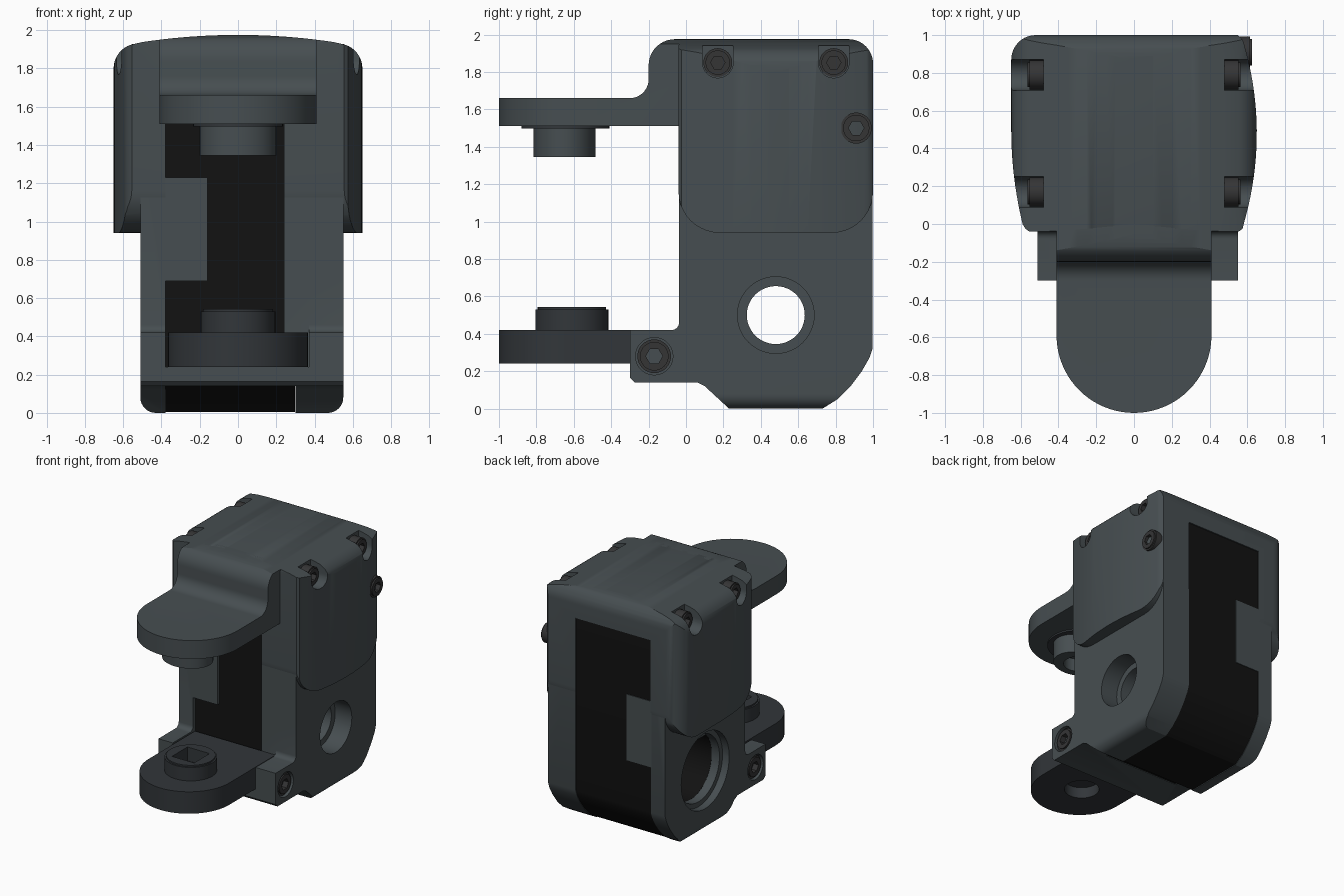
import bpy, bmesh, math

if "Cube" in bpy.data.objects:
    bpy.data.objects.remove(bpy.data.objects["Cube"])


def mat(name, c):
    m = bpy.data.materials.new(name)
    m.diffuse_color = (*c, 1)
    m.use_nodes = True
    m.node_tree.nodes["Principled BSDF"].inputs["Base Color"].default_value = m.diffuse_color
    return m


SHELL = mat("slate", (0.062, 0.076, 0.082))
DARK = mat("dark_slate", (0.032, 0.037, 0.042))
BLACK = mat("black", (0.006, 0.006, 0.006))
STEEL = mat("screw_grey", (0.035, 0.035, 0.036))


def arc(cx, cy, r, a0, a1, n=10):
    return [(cx + r * math.cos(math.radians(a0 + (a1 - a0) * i / n)),
             cy + r * math.sin(math.radians(a0 + (a1 - a0) * i / n))) for i in range(n + 1)]


def rect(u0, u1, v0, v1):
    return [(u0, v0), (u1, v0), (u1, v1), (u0, v1)]


def circle(cx, cy, r, n=48):
    return arc(cx, cy, r, 0, 360 - 360 / n, n - 1)


def prism(name, axis, pts, a, b, m=None):
    """Extrude a 2D outline along an axis from a to b."""
    put = {'x': lambda u, v, w: (w, u, v), 'y': lambda u, v, w: (u, w, v),
           'z': lambda u, v, w: (u, v, w)}[axis]
    bm = bmesh.new()
    lo = [bm.verts.new(put(u, v, a)) for u, v in pts]
    hi = [bm.verts.new(put(u, v, b)) for u, v in pts]
    bm.faces.new(lo)
    bm.faces.new(hi)
    n = len(pts)
    for i in range(n):
        j = (i + 1) % n
        bm.faces.new((lo[i], lo[j], hi[j], hi[i]))
    bmesh.ops.recalc_face_normals(bm, faces=bm.faces)
    me = bpy.data.meshes.new(name)
    bm.to_mesh(me)
    bm.free()
    ob = bpy.data.objects.new(name, me)
    bpy.context.collection.objects.link(ob)
    if m:
        me.materials.append(m)
    return ob


def combine(ob, op, axis, pts, a, b):
    """Boolean an object with a temporary prism."""
    tool = prism("cutter", axis, pts, a, b)
    tool.hide_render = True
    md = ob.modifiers.new("bool", 'BOOLEAN')
    md.operation, md.object, md.solver = op, tool, 'EXACT'
    bpy.context.view_layer.objects.active = ob
    bpy.ops.object.modifier_apply(modifier=md.name)
    bpy.data.objects.remove(tool)


def cut(ob, *a):
    combine(ob, 'DIFFERENCE', *a)


def keep(ob, *a):
    combine(ob, 'INTERSECT', *a)


BACK_CURVE = [(0.23, 0), (0.73, 0), (0.81, 0.05), (0.88, 0.12), (0.94, 0.2), (0.98, 0.27)]
HY, HZ = 0.48, 0.5   # side bore centre

# Lower housing: side outline, rounded bottom corners
body = prism("housing", 'x', BACK_CURVE + [(0.997, 0.32), (0.997, 1.8), (-0.037, 1.8)]
             + arc(-0.077, 0.46, 0.04, 0, -90, 6) +
             [(-0.3, 0.42), (-0.3, 0.165), (-0.275, 0.14), (0.06, 0.14), (0.1, 0.12)],
             -0.51, 0.55, SHELL)
keep(body, 'y', [(-0.51, 2), *arc(-0.43, 0.08, 0.08, 180, 270, 8),
                 *arc(0.47, 0.08, 0.08, 270, 360, 8), (0.55, 2)], -1, 2)
cut(body, 'x', rect(-1, -0.037, 0.24, 0.6), -0.38, 0.37)      # slot between lugs
cut(body, 'x', rect(0.03, 1.2, -0.2, 1.73), -0.38, 0.30)      # motor channel
cut(body, 'x', rect(-0.1, 0.1, 0.24, 1.73), -0.38, 0.24)      # front window
cut(body, 'x', circle(HY, HZ, 0.205), 0.40, 1)
cut(body, 'x', circle(HY, HZ, 0.155), 0.2, 1)
cut(body, 'x', circle(HY, HZ, 0.31), -1, -0.45)
cut(body, 'x', circle(HY, HZ, 0.27), -1, -0.3)
cut(body, 'x', circle(-0.17, 0.28, 0.1, 32), 0.50, 1)
cut(body, 'x', circle(-0.17, 0.28, 0.1, 32), -1, -0.46)

# Crowned front outline shared by the cover and the upper arm
crown = [(-0.65, 0.5)] + arc(-0.52, 1.80, 0.13, 180, 108, 8)
crown += [(x / 20, 1.975 - 0.045 * (x / 11) ** 2) for x in range(-10, 11)]
crown += [(-x, z) for x, z in arc(-0.52, 1.80, 0.13, 108, 180, 8)] + [(0.65, 0.5)]

# Top cover: side outline trimmed by the crown and the bulged plan
cover = prism("top_cover", 'x', arc(0.18, 1.16, 0.22, 180, 270) + arc(0.78, 1.16, 0.22, 270, 360)
              + arc(0.87, 1.845, 0.13, 0, 90) + arc(0, 1.935, 0.04, 90, 180, 5), -0.8, 0.8, SHELL)
plan = arc(-0.52, 0.87, 0.13, 90, 180)
plan += [(-0.65 + 0.065 * ((y / 20 - 0.5) / 0.52) ** 2, y / 20) for y in range(10, -1, -1)]
plan += [(-0.575, -0.025), (-0.555, -0.04), (0.555, -0.04), (0.575, -0.025)]
plan += [(0.65 - 0.075 * ((y / 20 - 0.48) / 0.5) ** 2, y / 20) for y in range(0, 20)]
plan += [(0.575, 0.975), (0.55, 1.0)]
keep(cover, 'y', crown, -1, 2)
keep(cover, 'z', plan, 0, 3)
cut(cover, 'x', rect(0.03, 1.2, 0.5, 1.73), -0.38, 0.30)
cut(cover, 'x', rect(-0.1, 0.1, 0.5, 1.73), -0.38, 0.24)
for y in (0.17, 0.79):
    pocket = arc(y, 1.85, 0.082, 180, 360, 16) + [(y + 0.082, 2.1), (y - 0.082, 2.1)]
    cut(cover, 'x', pocket, 0.48, 0.9)
    cut(cover, 'x', pocket, -0.9, -0.48)

# Black motor block filling the channel, and the tab across it
motor = prism("motor_block", 'x', [(y, z + 0.005) for y, z in BACK_CURVE]
              + [(0.992, 0.32), (0.992, 1.728), (-0.01, 1.728), (-0.01, 0.145), (0.06, 0.145),
                 (0.1, 0.125)], -0.379, 0.299, BLACK)
cut(motor, 'x', circle(HY, HZ, 0.155), -1, 1)
cut(motor, 'x', circle(HY, HZ, 0.27), -1, -0.05)
tab = prism("side_tab", 'x', rect(-0.037, 0.998, 0.69, 1.23), -0.385, -0.16, SHELL)

# Upper arm with a rounded end
arm = prism("upper_arm", 'x', [(0.02, 1.51), (-1.1, 1.51), (-1.1, 1.66)]
            + arc(-0.3, 1.76, 0.1, 270, 360) + arc(-0.06, 1.835, 0.14, 180, 90)
            + [(0.02, 1.975)], -0.41, 0.41, SHELL)
keep(arm, 'z', [(0.41, 1)] + [(-0.41, 1)] + arc(0, -0.59, 0.41, 180, 360, 40), 1, 3)
keep(arm, 'y', crown, -2, 2)

# Upper hub ring and its washer
prism("upper_washer", 'z', circle(0, -0.645, 0.235), 1.497, 1.515, DARK)
hub = prism("upper_hub", 'z', [(x, -0.65 + y * 0.83) for x, y in circle(0, 0, 0.2)],
            1.345, 1.5, SHELL)
cut(hub, 'z', circle(0, -0.65, 0.11), 1.2, 1.45)

# Lower arm with a square-socket hub
low = prism("lower_arm", 'z', [(0.365, -0.035), (-0.365, -0.035)]
            + arc(0, -0.635, 0.365, 180, 360, 40), 0.241, 0.42, DARK)
cut(low, 'z', circle(0, -0.61, 0.13), 0, 0.33)
boss = prism("lower_hub", 'z', circle(0, -0.61, 0.195), 0.41, 0.53, DARK)
combine(boss, 'UNION', 'z', circle(0, -0.61, 0.183), 0.5, 0.542)
cut(boss, 'z', rect(-0.1, 0.1, -0.71, -0.51), 0.43, 0.7)


# Socket-head screws lying along x
def screw(name, x, y, z, r, depth=0.12):
    s = 1 if x > 0 else -1
    ob = prism(name, 'x', circle(y, z, r, 32), x - s * depth, x - s * 0.012, STEEL)
    combine(ob, 'UNION', 'x', circle(y, z, r * 0.85, 32), x - s * 0.05, x)
    cut(ob, 'x', circle(y, z, r * 0.5, 6), x - s * 0.05, x + s * 0.1)


for side, s, lug in (("right", 1, 0.545), ("left", -1, -0.505)):
    for where, y in (("front", 0.17), ("back", 0.79)):
        screw(f"cover_screw_{side}_{where}", s * 0.565, y, 1.85, 0.077)
    screw(f"lug_screw_{side}", lug, -0.17, 0.28, 0.09, 0.08)
screw("side_screw", 0.625, 0.91, 1.5, 0.083)

# Smooth the curved faces, keep the edges crisp
bpy.ops.object.select_all(action='SELECT')
bpy.context.view_layer.objects.active = body
bpy.ops.object.shade_smooth_by_angle(angle=math.radians(28))
